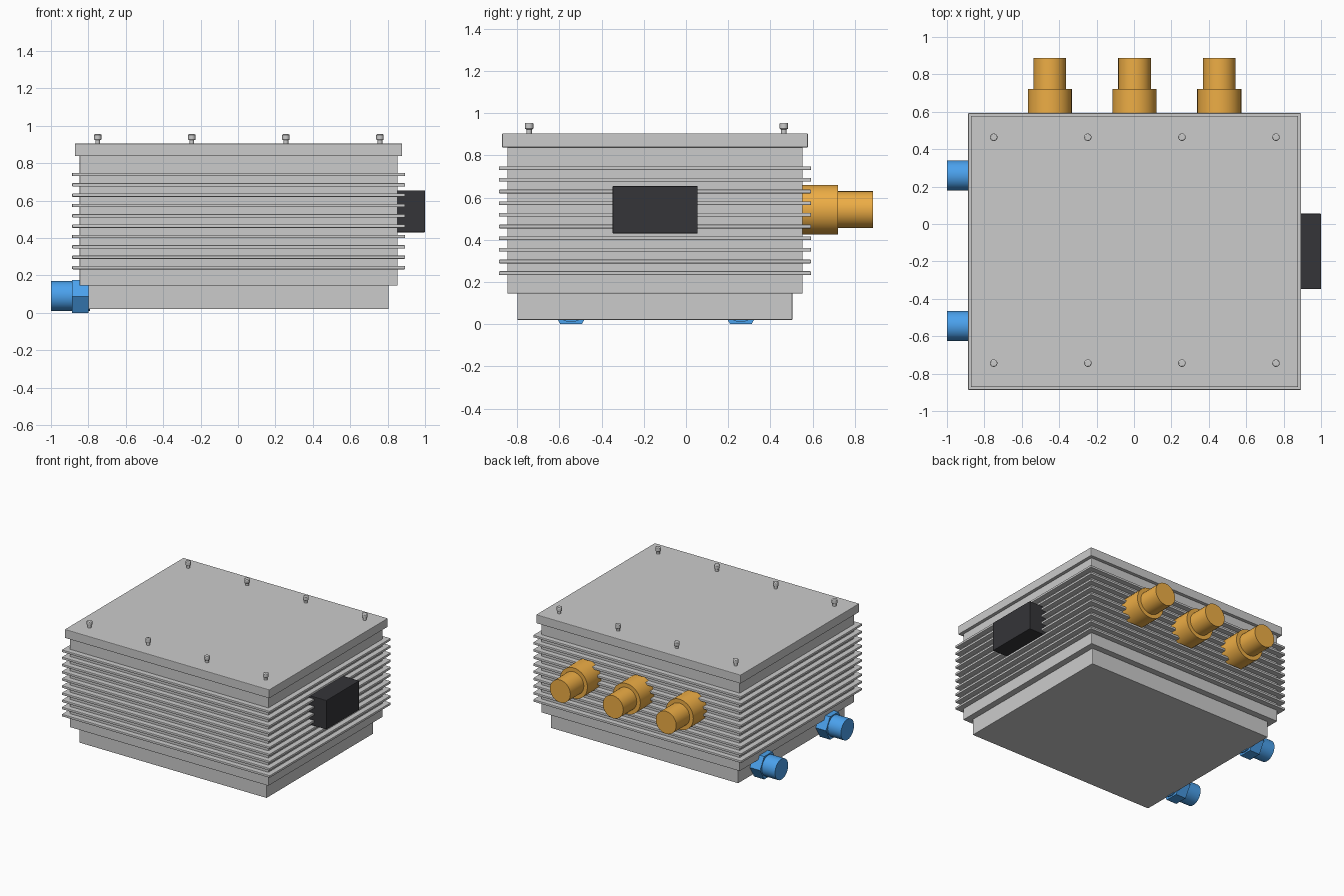
import bpy
import math
from mathutils import Vector

if "Cube" in bpy.data.objects:
    bpy.data.objects.remove(bpy.data.objects["Cube"])


def material(name, rgb):
    m = bpy.data.materials.new(name)
    m.diffuse_color = (*rgb, 1)
    m.use_nodes = True
    m.node_tree.nodes["Principled BSDF"].inputs["Base Color"].default_value = m.diffuse_color
    return m


ORANGE = material("orange", (0.85, 0.42, 0.06))
BLUE = material("blue", (0.07, 0.36, 0.85))
BLACK = material("black", (0.035, 0.035, 0.04))


def finish(ob, name, mat, bevel, segments):
    ob.name = name
    if mat:
        ob.data.materials.append(mat)
    if bevel:
        mod = ob.modifiers.new("edge", "BEVEL")
        mod.width = bevel
        mod.segments = segments
        mod.limit_method = "ANGLE"
        mod.angle_limit = math.radians(40)
    return ob


def box(name, x, y, z, mat=None, bevel=0.004, segments=2):
    bpy.ops.mesh.primitive_cube_add(size=1, location=[(a + b) / 2 for a, b in (x, y, z)])
    ob = bpy.context.object
    size = [b - a for a, b in (x, y, z)]
    for v in ob.data.vertices:
        v.co = Vector(c * s for c, s in zip(v.co, size))
    return finish(ob, name, mat, bevel, segments)


def rod(name, start, end, radius, mat=None, sides=32, bevel=0.0, roll=0.0):
    a, b = Vector(start), Vector(end)
    axis = b - a
    bpy.ops.mesh.primitive_cylinder_add(vertices=sides, radius=radius, depth=axis.length,
                                        location=(a + b) / 2)
    ob = bpy.context.object
    for v in ob.data.vertices:
        c, s = math.cos(roll), math.sin(roll)
        v.co.x, v.co.y = c * v.co.x - s * v.co.y, s * v.co.x + c * v.co.y
    ob.rotation_euler = axis.to_track_quat("Z", "Y").to_euler()
    bpy.ops.object.shade_smooth_by_angle(angle=math.radians(30))
    return finish(ob, name, mat, bevel, 2)


# Housing: base plinth, main body, lid
box("base_plinth", (-0.80, 0.805), (-0.80, 0.505), (0.02, 0.16))
box("housing_body", (-0.847, 0.853), (-0.847, 0.553), (0.145, 0.85))
box("lid", (-0.872, 0.878), (-0.872, 0.578), (0.838, 0.905))

# Cooling fins wrapping around the body
for i in range(10):
    z = 0.242 + i * 0.0553
    box(f"cooling_fin_{i + 1}", (-0.887, 0.893), (-0.887, 0.593), (z - 0.009, z + 0.009))

# Lid screws: two rows of four
for row, y in enumerate((-0.744, 0.464)):
    for col in range(4):
        x = -0.75 + col * 0.503
        tag = f"{row + 1}_{col + 1}"
        rod("screw_shaft_" + tag, (x, y, 0.89), (x, y, 0.93), 0.013, sides=16)
        rod("screw_head_" + tag, (x, y, 0.924), (x, y, 0.955), 0.02, sides=16, bevel=0.005)

# Orange high-voltage connectors on the back
for i in range(3):
    x = -0.45 + i * 0.453
    rod(f"power_collar_{i + 1}", (x, 0.55, 0.543), (x, 0.722, 0.543), 0.118, ORANGE)
    rod(f"power_plug_{i + 1}", (x, 0.70, 0.543), (x, 0.887, 0.543), 0.0875, ORANGE)

# Blue coolant ports on the left, each with a hexagonal nut
for i, y in enumerate((-0.545, 0.26)):
    rod(f"coolant_pipe_{i + 1}", (-0.79, y, 0.09), (-1.0, y, 0.09), 0.08, BLUE)
    # hex with flats at top and bottom: a vertex points along y
    nut = rod(f"coolant_nut_{i + 1}", (-0.80, y, 0.0885), (-0.887, y, 0.0885), 0.102, BLUE, sides=6)
    verts = nut.data.vertices
    nut.rotation_euler = (0, 0, 0)
    for v in verts:
        k = math.atan2(v.co.x, v.co.y)
        v.co = Vector((v.co.z, 0.102 * math.cos(k), 0.102 * math.sin(k)))
    nut.data.flip_normals() if sum(p.normal.dot(p.center) for p in nut.data.polygons) < 0 else None

# Black signal connector on the right
box("signal_connector", (0.845, 1.0), (-0.348, 0.055), (0.43, 0.655), BLACK)
